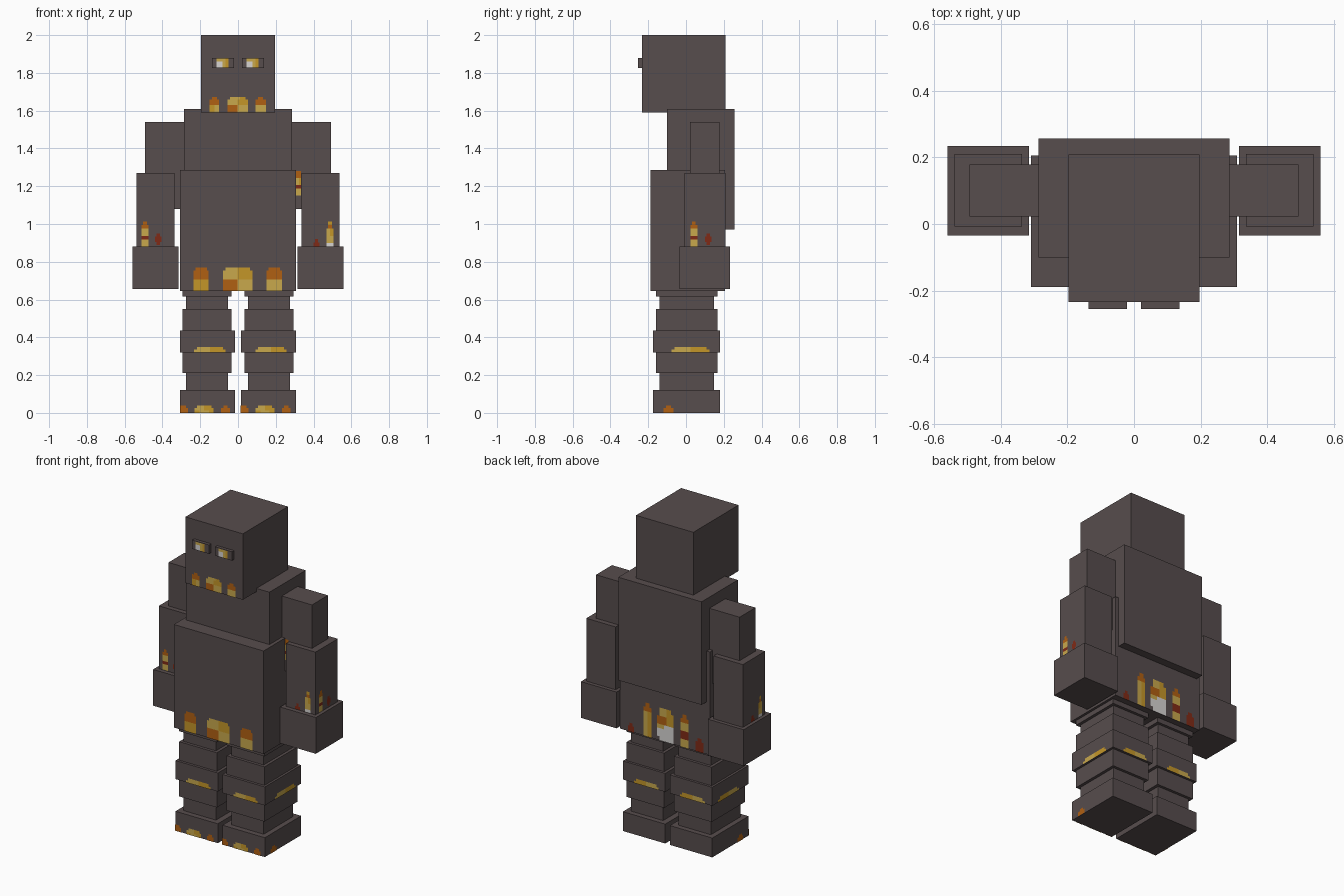
import bpy

if "Cube" in bpy.data.objects:
    bpy.data.objects.remove(bpy.data.objects["Cube"])

# Flat colours (linear)
COLORS = {
    'K': ("dark_stone", (0.095, 0.074, 0.075)),
    'O': ("ember_orange", (0.434, 0.117, 0.006)),
    'G': ("gold", (0.552, 0.305, 0.022)),
    'L': ("pale_gold", (0.578, 0.392, 0.073)),
    'W': ("hot_white", (0.680, 0.660, 0.650)),
    'R': ("deep_red", (0.216, 0.023, 0.008)),
}
KEYS = list(COLORS)
MATS = []
for key in KEYS:
    name, rgb = COLORS[key]
    m = bpy.data.materials.new(name)
    m.diffuse_color = (*rgb, 1.0)
    m.use_nodes = True
    m.node_tree.nodes["Principled BSDF"].inputs["Base Color"].default_value = m.diffuse_color
    MATS.append(m)


def add_mesh(name, verts, faces, mats):
    me = bpy.data.meshes.new(name)
    me.from_pydata(verts, [], faces)
    for m in mats:
        me.materials.append(m)
    ob = bpy.data.objects.new(name, me)
    bpy.context.collection.objects.link(ob)
    return ob


def box(name, x, y, z):
    """Axis-aligned block from (min, max) ranges."""
    v = [(a, b, c) for c in z for b in y for a in x]
    f = [(0, 2, 3, 1), (4, 5, 7, 6), (0, 1, 5, 4),
         (2, 6, 7, 3), (0, 4, 6, 2), (1, 3, 7, 5)]
    return add_mesh(name, v, f, MATS[:1])


def pair(name, x, y, z):
    """Left and right copies of a block; x is given for the +x side."""
    box("right_" + name, x, y, z)
    box("left_" + name, (-x[1], -x[0]), y, z)


def paint(name, side, plane, u, z, rows):
    """Thin painted panel; rows run top to bottom, cells along +x or +y."""
    rows = rows.split()
    verts, faces, idx = [], [], []
    out = {'front': -1, 'back': 1, 'left': -1, 'right': 1}[side] * 0.002 + plane
    along_x = side in ('front', 'back')
    dz = (z[1] - z[0]) / len(rows)
    for r, row in enumerate(rows):
        du = (u[1] - u[0]) / len(row)
        for c, ch in enumerate(row):
            if ch == '.':
                continue
            a, b = u[0] + c * du, u[0] + (c + 1) * du
            t, s = z[1] - r * dz, z[1] - (r + 1) * dz
            n = len(verts)
            for p, q in ((a, s), (b, s), (b, t), (a, t)):
                verts.append((p, out, q) if along_x else (out, p, q))
            face = (n, n + 1, n + 2, n + 3)
            faces.append(face if side in ('front', 'right') else face[::-1])
            idx.append(KEYS.index(ch))
    ob = add_mesh(name, verts, faces, MATS)
    ob.data.polygons.foreach_set("material_index", idx)


# Body blocks
box("head", (-0.197, 0.197), (-0.234, 0.209), (1.59, 2.0))
box("chest", (-0.286, 0.286), (-0.10, 0.256), (0.97, 1.61))
box("belly", (-0.308, 0.308), (-0.189, 0.206), (0.645, 1.285))
pair("eye", (0.021, 0.137), (-0.254, -0.234), (1.825, 1.88))

# Arms
pair("upper_arm", (0.28, 0.493), (0.022, 0.178), (1.08, 1.54))
pair("forearm", (0.336, 0.538), (-0.008, 0.21), (0.88, 1.27))
pair("hand", (0.314, 0.559), (-0.035, 0.233), (0.655, 0.88))

# Legs as stacked blocks of three sizes: (x range, y range)
WIDE = ((0.016, 0.307), (-0.175, 0.181))
MID = ((0.034, 0.293), (-0.159, 0.166))
SLIM = ((0.053, 0.275), (-0.141, 0.149))
for name, (x, y), z in (("foot", WIDE, (0, 0.12)),
                        ("ankle", SLIM, (0.12, 0.21)),
                        ("shin", MID, (0.21, 0.32)),
                        ("knee", WIDE, (0.32, 0.435)),
                        ("thigh", MID, (0.435, 0.55)),
                        ("upper_thigh", SLIM, (0.55, 0.615)),
                        ("hip", MID, (0.615, 0.645))):
    pair(name, x, y, z)

# Eye glow
for s, u in (("left", (-0.114, -0.05)), ("right", (0.045, 0.108))):
    paint(s + "_pupil", 'front', -0.254, u, (1.828, 1.877), "LLLG WWLG WWLG")

# Mouth flames
Z = (1.59, 1.672)
paint("mouth_flame_left", 'front', -0.234, (-0.15, -0.10), Z, ".OO. OOOO OOOO GGLL GGLL GGLL")
paint("mouth_flame_mid", 'front', -0.234, (-0.055, 0.052), Z,
      ".LLLLGG. LLLLGGGG LLLLGGGG OOOOLLLL OOOOLLLL OOOOLLLL")
paint("mouth_flame_right", 'front', -0.234, (0.093, 0.147), Z, ".OO. OOOO OOOO LLLL LLLL LLLL")

# Belly flames, front
Z = (0.645, 0.77)
paint("belly_flame_left", 'front', -0.189, (-0.235, -0.155), Z,
      ".OOOOOO. OOOOOOOO OOOOOOOO OOOOOOOO GGGGGGGG GGGGGGGG GGGGGGGG GGGGGGGG")
paint("belly_flame_mid", 'front', -0.189, (-0.08, 0.077), Z,
      ".LLLLLGGGGG. LLLLLLGGGGGG LLLLLLGGGGGG LLLLLLGGGGGG "
      "OOOOOOLLLLLL OOOOOOLLLLLL OOOOOOLLLLLL OOOOOOLLLLLL")
paint("belly_flame_right", 'front', -0.189, (0.152, 0.232), Z,
      ".OOOOOO. OOOOOOOO OOOOOOOO OOOOOOOO LLLLLLLL LLLLLLLL LLLLLLLL LLLLLLLL")

# Belly flames, back
B = 0.206
paint("back_spark_right", 'back', B, (0.21, 0.252), (0.645, 0.70), ".RR. RRRR RRRR")
paint("back_flame_right", 'back', B, (0.092, 0.148), (0.645, 0.855),
      ".OO. OOOO GGLL GGLL GGLL GGLL GGLL GGLL")
paint("back_flame_mid", 'back', B, (-0.06, 0.052), (0.645, 0.85),
      ".GGLLL. GGGLLL. GGGOOOO GGGOOOO WWWWLLL WWWWWWW WWWWWWW WWWWWW.")
paint("back_flame_left", 'back', B, (-0.163, -0.108), (0.645, 0.85),
      ".OO. OOOO LLLL LLLL RRRR RRRR LLLL LLLL")
paint("back_spark_left", 'back', B, (-0.266, -0.21), (0.645, 0.73), ".RR. RRRR RRRR RRRR")

# Forearm flames: one on the front and one on the outer side of each arm
LEFT_F = ".OO. OOOO LLLL LLLL RRRR LLLL LLLL"
RIGHT_F = ".GG. .OO. LLGG LLGG LLLL LLLL WWWW"
SPARK = ".RR. RRRR RRRR .RR."
Z = (0.882, 1.012)
paint("left_forearm_flame", 'front', -0.008, (-0.512, -0.473), Z, LEFT_F)
paint("left_forearm_spark", 'front', -0.008, (-0.44, -0.405), (0.89, 0.95), SPARK)
paint("right_forearm_flame", 'front', -0.008, (0.468, 0.506), Z, RIGHT_F)
paint("right_forearm_spark", 'front', -0.008, (0.40, 0.432), (0.882, 0.92), ".RR. RRRR")
paint("right_forearm_side_flame", 'right', 0.538, (0.024, 0.06), Z, LEFT_F)
paint("right_forearm_side_spark", 'right', 0.538, (0.10, 0.135), (0.89, 0.95), SPARK)
paint("left_forearm_side_flame", 'left', -0.538, (0.024, 0.06), Z, RIGHT_F)
paint("left_forearm_side_spark", 'left', -0.538, (0.10, 0.135), (0.882, 0.92), ".RR. RRRR")
paint("right_upper_arm_flame", 'front', 0.022, (0.302, 0.333), (1.15, 1.28),
      "OOO OOO LLG LLG RRR LLL LLL")

# Knee bands on the front, back and outer sides
BAND = ".LLLLLGGGGG. LLLLLLGGGGGG"
Z = (0.32, 0.35)
for s, u in (("left", (-0.232, -0.066)), ("right", (0.093, 0.257))):
    paint(s + "_knee_band_front", 'front', -0.175, u, Z, BAND)
for s, u in (("left", (-0.257, -0.088)), ("right", (0.06, 0.23))):
    paint(s + "_knee_band_back", 'back', 0.181, u, Z, BAND)
for s, k in (("left", -1), ("right", 1)):
    paint(s + "_knee_band_side", s, 0.307 * k, (-0.077, 0.125), Z, BAND)
    paint(s + "_foot_ember_side", s, 0.307 * k, (-0.12, -0.065), (0, 0.04), ".OO. OOOO OOOO")

# Foot flames
Z = (0, 0.04)
for s, left in (("left", -0.308), ("right", 0.014)):
    paint(s + "_foot_ember_a", 'front', -0.175, (left, left + 0.042), Z, "OOO. OOOO OOOO")
    paint(s + "_foot_flame", 'front', -0.175, (left + 0.079, left + 0.179), Z,
          ".LLLGGG. LLLLGGGG GGLLLLGG")
    paint(s + "_foot_ember_b", 'front', -0.175, (left + 0.219, left + 0.265), Z, ".OO. OOOO OOOO")
